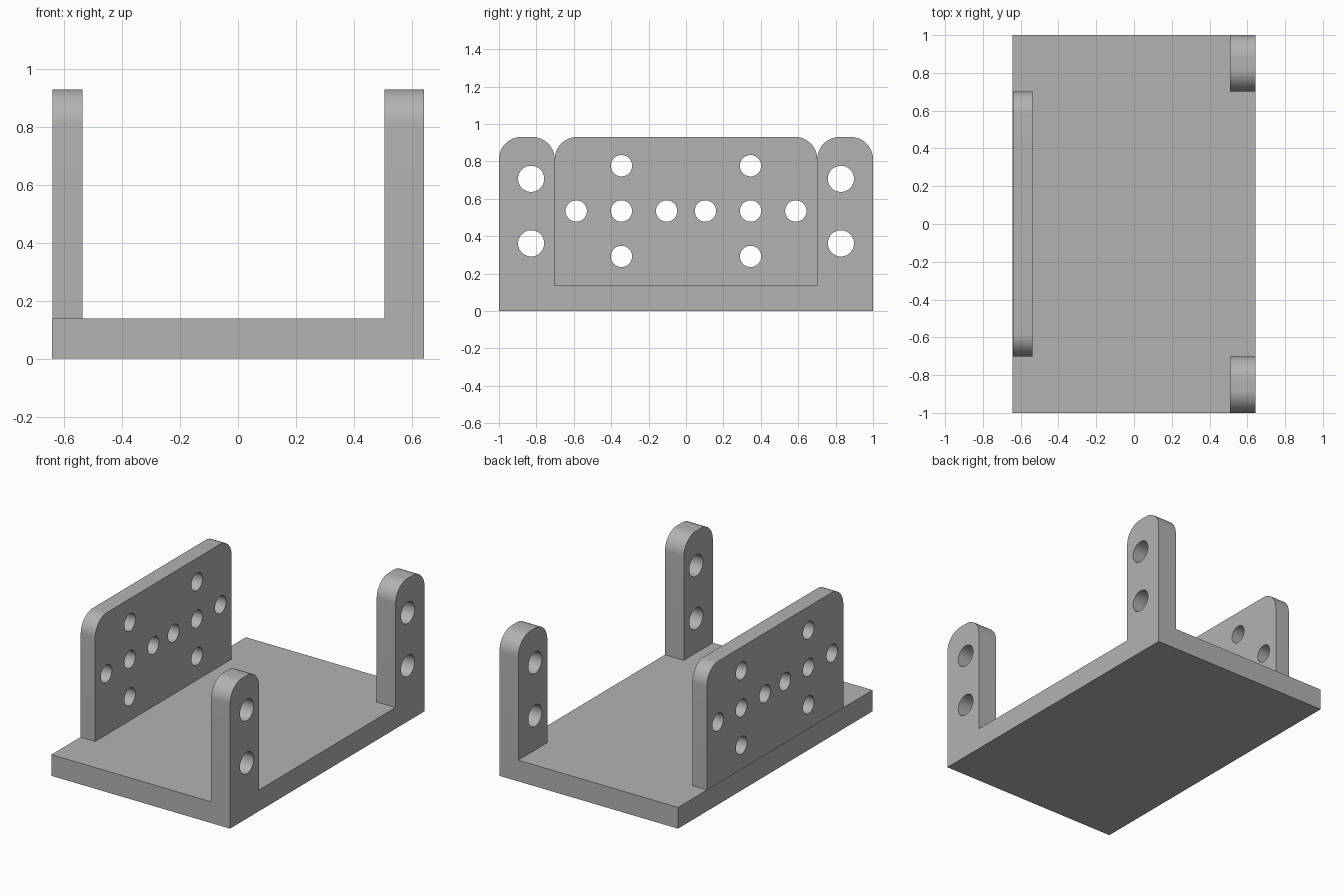
import bpy
import math
from mathutils import Matrix

if "Cube" in bpy.data.objects:
    bpy.data.objects.remove(bpy.data.objects["Cube"])

BASE_TOP, TOP, HALF_X = 0.138, 0.931, 0.643

grey = bpy.data.materials.new("plain grey")
grey.diffuse_color = (0.45, 0.45, 0.45, 1)
grey.use_nodes = True
grey.node_tree.nodes["Principled BSDF"].inputs["Base Color"].default_value = grey.diffuse_color


def arc(cx, cy, r, a0, a1, n):
    """Points along an arc, angles in degrees."""
    angles = [math.radians(a0 + (a1 - a0) * i / n) for i in range(n + 1)]
    return [(cx + r * math.cos(a), cy + r * math.sin(a)) for a in angles]


def upright(name, x0, x1, y0, y1, holes, hole_r, corner=0.12):
    """Plate standing on the base, rounded at the top, drilled along x."""
    outline = [(y0, BASE_TOP), (y1, BASE_TOP)]
    outline += arc(y1 - corner, TOP - corner, corner, 0, 90, 16)
    outline += arc(y0 + corner, TOP - corner, corner, 90, 180, 16)
    loops = [outline] + [arc(y, z, hole_r, 0, 360, 40)[:-1] for y, z in holes]

    curve = bpy.data.curves.new(name + "_profile", 'CURVE')
    curve.dimensions = '2D'
    curve.fill_mode = 'BOTH'
    curve.extrude = (x1 - x0) / 2
    for pts in loops:
        s = curve.splines.new('POLY')
        s.points.add(len(pts) - 1)
        for p, (u, v) in zip(s.points, pts):
            p.co = (u, v, 0, 1)
        s.use_cyclic_u = True
    tmp = bpy.data.objects.new(name + "_profile", curve)
    bpy.context.collection.objects.link(tmp)
    mesh = bpy.data.meshes.new_from_object(
        tmp.evaluated_get(bpy.context.evaluated_depsgraph_get()))
    bpy.data.objects.remove(tmp)

    # Profile axes (u, v, depth) become world (y, z, x)
    mesh.transform(Matrix(((0, 0, 1, (x0 + x1) / 2), (1, 0, 0, 0),
                           (0, 1, 0, 0), (0, 0, 0, 1))))
    mesh.name = name
    mesh.materials.clear()
    mesh.materials.append(grey)
    ob = bpy.data.objects.new(name, mesh)
    bpy.context.collection.objects.link(ob)

    # Weld the caps to the walls, then smooth only the round parts
    bpy.ops.object.select_all(action='DESELECT')
    ob.select_set(True)
    bpy.context.view_layer.objects.active = ob
    bpy.ops.object.mode_set(mode='EDIT')
    bpy.ops.mesh.select_all(action='SELECT')
    bpy.ops.mesh.remove_doubles(threshold=0.0001)
    bpy.ops.mesh.normals_make_consistent(inside=False)
    bpy.ops.object.mode_set(mode='OBJECT')
    bpy.ops.object.shade_smooth_by_angle(angle=math.radians(30))


# Base slab
bpy.ops.mesh.primitive_cube_add(size=1, location=(0, 0, BASE_TOP / 2))
base = bpy.context.object
base.name = "base_slab"
base.scale = (2 * HALF_X, 2, BASE_TOP)
bpy.ops.object.transform_apply(location=True, scale=True)
base.data.materials.append(grey)

# Wide drilled plate on the left
plate_holes = [(s * y, 0.535) for s in (-1, 1) for y in (0.104, 0.345, 0.587)]
plate_holes += [(s * 0.345, z) for s in (-1, 1) for z in (0.292, 0.777)]
upright("hole_plate", -0.641, -0.537, -0.702, 0.702, plate_holes, 0.057)

# Two drilled posts on the right corners
for name, s in (("front_post", -1), ("back_post", 1)):
    ys = sorted((s * 0.702, s * 1.0))
    upright(name, 0.507, HALF_X, ys[0], ys[1],
            [(s * 0.828, z) for z in (0.362, 0.707)], 0.07)
